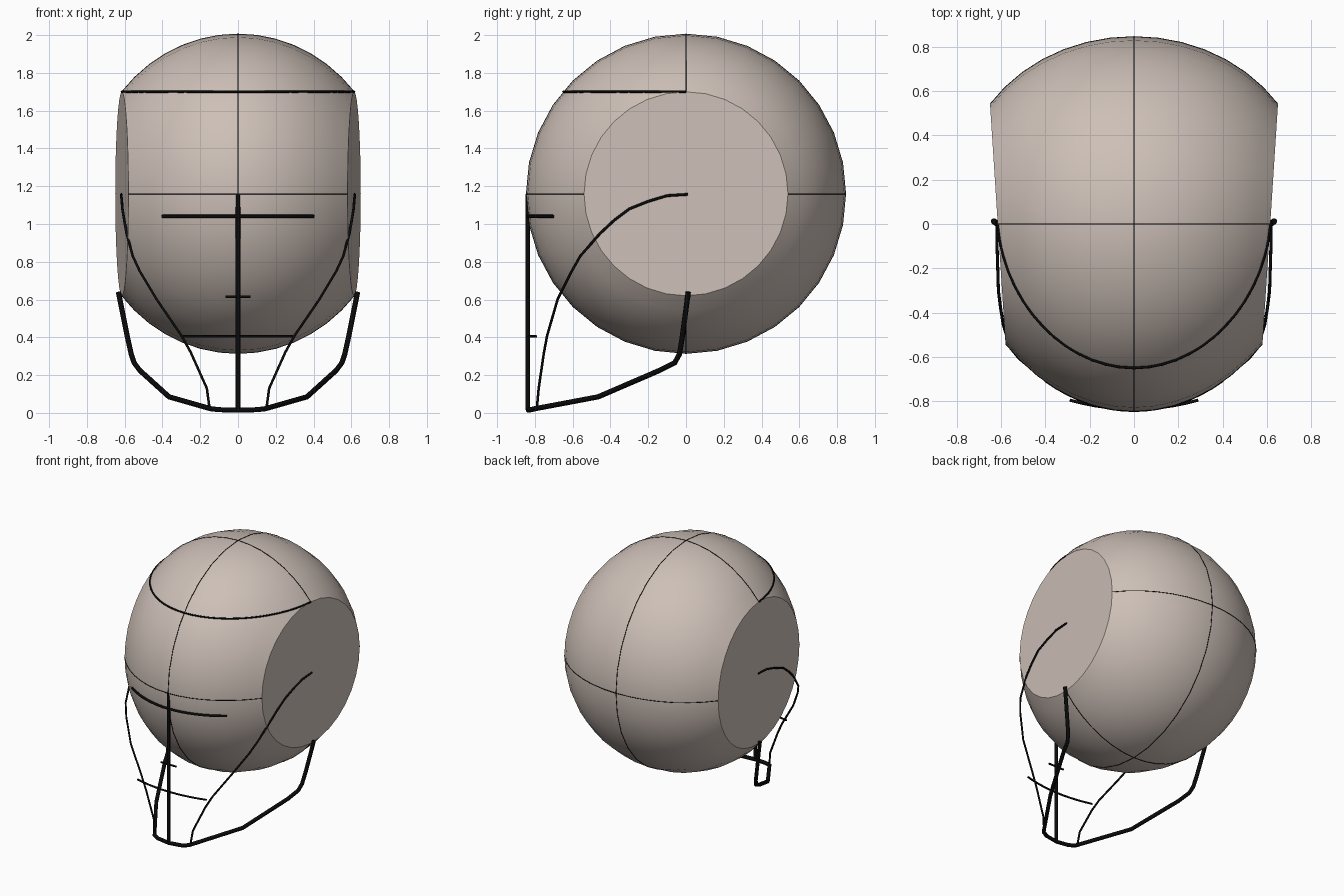
import bpy, bmesh, math

if "Cube" in bpy.data.objects:
    bpy.data.objects.remove(bpy.data.objects["Cube"])

R, CZ = 0.845, 1.16            # shell radius and centre height
CUT = 0.65                     # distance of the flat ear faces before shaping
SQUASH, TAPER = 0.946, 0.105   # narrower sideways, tapering to the front


def material(name, rgb, rough):
    m = bpy.data.materials.new(name)
    m.use_nodes = True
    m.diffuse_color = (*rgb, 1)
    b = m.node_tree.nodes["Principled BSDF"]
    b.inputs["Base Color"].default_value = (*rgb, 1)
    b.inputs["Roughness"].default_value = rough
    return m


SHELL = material("warm grey", (0.61, 0.525, 0.475), 0.6)
BLACK = material("black", (0.003, 0.003, 0.003), 0.6)


def shape(x, y, z):
    """Move a point of the plain ball to the shaped shell."""
    return (x * SQUASH * (1 + TAPER * y), y, z + CZ)


def on_ball(lat, turn):
    """lat runs towards the ears, turn runs round the sideways axis."""
    r = R * math.cos(lat)
    return shape(R * math.sin(lat), r * math.cos(turn), r * math.sin(turn))


def select_only(ob):
    bpy.ops.object.select_all(action='DESELECT')
    ob.select_set(True)
    bpy.context.view_layer.objects.active = ob


def rod(name, pts, radius, closed=False, mirror=False):
    """Round bar through the points, optionally copied to the other side."""
    cu = bpy.data.curves.new(name, 'CURVE')
    cu.dimensions = '3D'
    cu.bevel_depth = radius
    cu.bevel_resolution = 2
    cu.use_fill_caps = True
    for s in ((1, -1) if mirror else (1,)):
        sp = cu.splines.new('POLY')
        sp.points.add(len(pts) - 1)
        for p, (x, y, z) in zip(sp.points, pts):
            p.co = (s * x, y, z, 1)
        sp.use_cyclic_u = closed
        sp.use_smooth = True
    cu.materials.append(BLACK)
    ob = bpy.data.objects.new(name, cu)
    bpy.context.collection.objects.link(ob)
    select_only(ob)
    bpy.ops.object.convert(target='MESH')
    return ob


def level_arc(z, half_x, n=16, lift=0.0):
    """Points on the front of the shell at height z, half_x to each side."""
    r = math.sqrt(R * R - (z - CZ) ** 2) + lift
    a = math.asin(min(1, half_x / r))
    return [shape(r * math.sin(t), -r * math.cos(t), z - CZ)
            for t in (a * (2 * i / n - 1) for i in range(n + 1))]


# Shell: ball turned round the sideways axis with two flat ear faces
SEG, STEPS = 32, 14
A = math.asin(CUT / R)
lats = [A * (2 * i / STEPS - 1) for i in range(STEPS + 1)]
turns = [2 * math.pi * j / SEG for j in range(SEG)]
bm = bmesh.new()
rings = [[bm.verts.new(on_ball(a, t)) for t in turns] for a in lats]
for lo, hi in zip(rings, rings[1:]):
    for j in range(SEG):
        k = (j + 1) % SEG
        bm.faces.new((lo[j], lo[k], hi[k], hi[j]))
bm.faces.new(rings[0])
bm.faces.new(rings[-1])
bmesh.ops.recalc_face_normals(bm, faces=bm.faces[:])
me = bpy.data.meshes.new("shell")
bm.to_mesh(me)
bm.free()
me.materials.append(SHELL)
shell = bpy.data.objects.new("shell", me)
bpy.context.collection.objects.link(shell)
select_only(shell)
bpy.ops.object.shade_smooth_by_angle(angle=math.radians(30))

# Hairline seams lying flush in the shell
rod("centre_seam", [on_ball(0, t) for t in turns], 0.0025, closed=True)
for name, t in (("front_seam", math.pi), ("back_seam", 0),
                ("crown_seam", math.pi / 2), ("base_seam", -math.pi / 2)):
    rod(name, [on_ball(a, t) for a in lats], 0.0025)

# Brow line and front cross bars
rod("brow_line", level_arc(1.70, 0.65, 28), 0.006)
rod("upper_cross_bar", level_arc(1.04, 0.457, 16, 0.003), 0.009)
rod("small_cross_bar", [(-0.065, -0.838, 0.615), (0.065, -0.838, 0.615)], 0.007)
rod("lower_cross_bar", [(0.29 * u, -0.835 + 0.04 * u * u, 0.405)
                        for u in (i / 5 - 1 for i in range(11))], 0.007)

# Centre upright
rod("centre_bar", [(0, -0.837, 1.16), (0, -0.837, 0.015)], 0.012)

# Jaw frame: one half, then mirrored into a single continuous bar
half = [(0.633, 0.012, 0.64), (0.585, -0.02, 0.40), (0.565, -0.035, 0.31),
        (0.55, -0.06, 0.265), (0.52, -0.14, 0.225), (0.365, -0.465, 0.085),
        (0.145, -0.80, 0.022), (0.10, -0.822, 0.017)]
jaw = half + [(0, -0.835, 0.014)] + [(-x, y, z) for x, y, z in reversed(half)]
rod("jaw_frame", jaw, 0.014)

# Thin curved side wires from the ears down to the jaw
wire = [(0.617, 0.01, 1.157), (0.618, -0.10, 1.15), (0.615, -0.20, 1.12),
        (0.612, -0.30, 1.08), (0.602, -0.38, 1.02), (0.59, -0.455, 0.95),
        (0.557, -0.56, 0.83), (0.52, -0.605, 0.75), (0.43, -0.68, 0.60),
        (0.30, -0.735, 0.41), (0.25, -0.752, 0.32), (0.165, -0.78, 0.13),
        (0.15, -0.79, 0.02)]
rod("side_wires", wire, 0.007, mirror=True)
